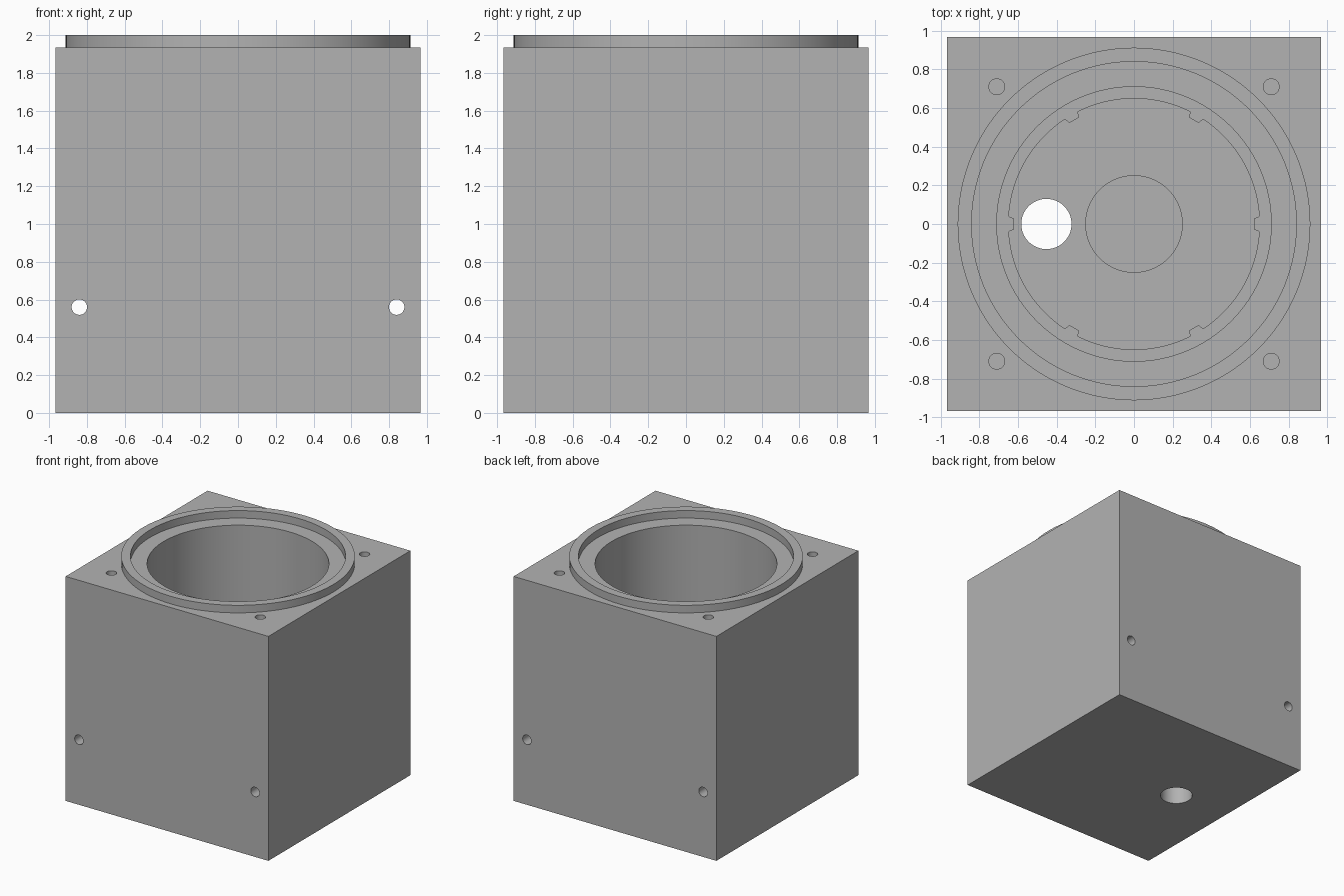
import bpy, bmesh, math

cube = bpy.data.objects.get("Cube")
if cube:
    bpy.data.objects.remove(cube, do_unlink=True)

HALF, TOP = 0.967, 1.935     # block half width and top height
LEDGE, FLOOR = 0.45, 0.18    # levels inside the bore

grey = bpy.data.materials.new("plain grey")
grey.use_nodes = True
colour = (0.45, 0.45, 0.45, 1)
grey.diffuse_color = colour
grey.node_tree.nodes["Principled BSDF"].inputs["Base Color"].default_value = colour


def circle(radius, count=128):
    return [(radius * math.cos(math.tau * i / count),
             radius * math.sin(math.tau * i / count)) for i in range(count)]


def prism(name, outline, z0, z1):
    """Extrude a closed outline from z0 to z1."""
    bm = bmesh.new()
    face = bm.faces.new([bm.verts.new((x, y, z0)) for x, y in outline])
    ext = bmesh.ops.extrude_face_region(bm, geom=[face])
    moved = [g for g in ext["geom"] if isinstance(g, bmesh.types.BMVert)]
    bmesh.ops.translate(bm, verts=moved, vec=(0, 0, z1 - z0))
    bmesh.ops.recalc_face_normals(bm, faces=bm.faces)
    mesh = bpy.data.meshes.new(name)
    bm.to_mesh(mesh)
    bm.free()
    mesh.materials.append(grey)
    obj = bpy.data.objects.new(name, mesh)
    bpy.context.collection.objects.link(obj)
    return obj


def activate(obj):
    bpy.ops.object.select_all(action='DESELECT')
    obj.select_set(True)
    bpy.context.view_layer.objects.active = obj


def cut(target, cutter):
    mod = target.modifiers.new("cut", 'BOOLEAN')
    mod.operation, mod.solver, mod.object = 'DIFFERENCE', 'EXACT', cutter
    activate(target)
    bpy.ops.object.modifier_apply(modifier=mod.name)
    bpy.data.objects.remove(cutter, do_unlink=True)


# Square block with the main bore
block = prism("housing_block", [(-HALF, -HALF), (HALF, -HALF), (HALF, HALF), (-HALF, HALF)], 0, TOP)
cut(block, prism("bore_cutter", circle(0.71), LEDGE, TOP + 0.2))

# Lower bore with six small keys pointing inwards
keyed = []
for i in range(360):
    a = math.radians(i + 0.5)
    off = (i + 0.5 + 30) % 60 - 30
    r = 0.62 if abs(off) < 3.2 else 0.649
    keyed.append((r * math.cos(a), r * math.sin(a)))
cut(block, prism("keyed_bore_cutter", keyed, FLOOR, LEDGE + 0.1))

# Shallow centre seat and cable hole in the floor
cut(block, prism("seat_cutter", circle(0.25, 64), FLOOR - 0.06, FLOOR + 0.1))
cable = prism("cable_hole_cutter", circle(0.13, 64), -0.1, FLOOR + 0.1)
cable.location.x = -0.453
cut(block, cable)

# Blind screw holes in the top corners, through holes from front to back
for sx in (-1, 1):
    for sy in (-1, 1):
        hole = prism("screw_hole_cutter", circle(0.041, 32), TOP - 0.3, TOP + 0.1)
        hole.location = (0.71 * sx, 0.71 * sy, 0)
        cut(block, hole)
    cross = prism("cross_hole_cutter", circle(0.041, 32), -1.2, 1.2)
    cross.rotation_euler.x = math.pi / 2
    cross.location = (0.84 * sx, 0, 0.56)
    cut(block, cross)

# Raised rim around the opening
rim = prism("raised_rim", circle(0.912), TOP, 2)
cut(rim, prism("rim_cutter", circle(0.84), TOP - 0.1, 2.1))

for obj in (block, rim):
    activate(obj)
    bpy.ops.object.shade_smooth_by_angle(angle=math.radians(30))
